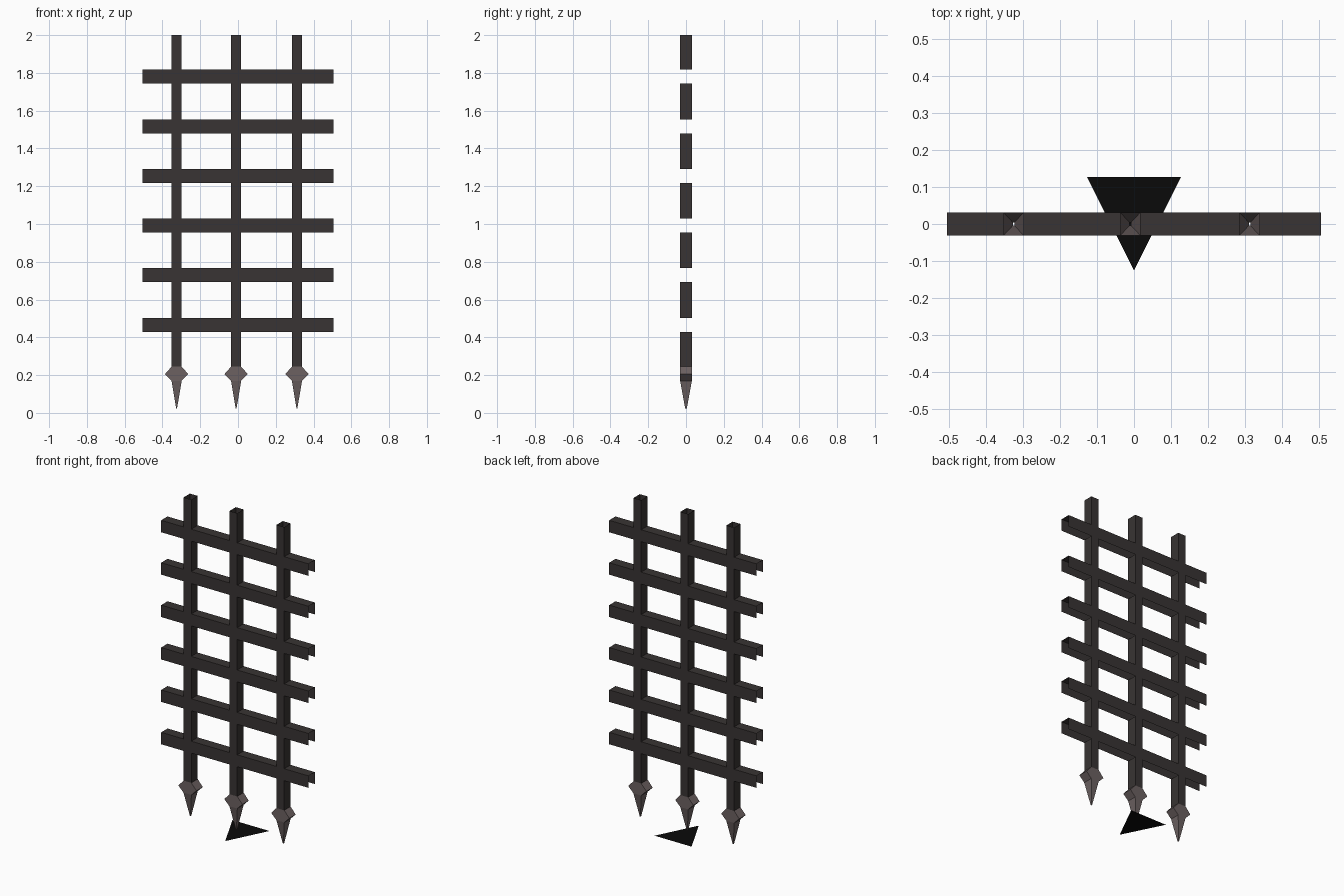
import bpy, bmesh

if "Cube" in bpy.data.objects:
    bpy.data.objects.remove(bpy.data.objects["Cube"])

def material(name, rgb):
    m = bpy.data.materials.new(name)
    m.diffuse_color = (*rgb, 1)
    m.use_nodes = True
    m.node_tree.nodes["Principled BSDF"].inputs["Base Color"].default_value = m.diffuse_color
    return m

iron = material("dark_iron", (0.040, 0.034, 0.033))
steel = material("worn_steel", (0.15, 0.12, 0.12))
black = material("black", (0.003, 0.003, 0.003))

def finish(name, bm, mat):
    bmesh.ops.remove_doubles(bm, verts=bm.verts, dist=0.0001)
    mesh = bpy.data.meshes.new(name)
    bm.to_mesh(mesh)
    bm.free()
    mesh.materials.append(mat)
    ob = bpy.data.objects.new(name, mesh)
    bpy.context.collection.objects.link(ob)
    return ob

def quad(bm, *pts):
    bm.faces.new([bm.verts.new(p) for p in pts])

def tube(bm, x, sections):
    """Open four-sided tube through (z, half_x, half_y) sections, low to high."""
    rings = []
    for z, hx, hy in sections:
        rings.append([bm.verts.new((x + sx * hx, sy * hy, z))
                      for sx, sy in ((-1, -1), (1, -1), (1, 1), (-1, 1))])
    for a, b in zip(rings, rings[1:]):
        for i in range(4):
            j = (i + 1) % 4
            bm.faces.new((a[i], a[j], b[j], b[i]))

D = 0.031          # half depth of all bars
W = 0.0265         # half width of upright bars
L = 0.505          # half length of cross bars
H = 0.074          # height of cross bars
uprights = (-0.325, -0.01, 0.312)
levels = [0.429 + 0.2628 * i for i in range(6)]

# Cross bars: open-ended channels, top pierced where the uprights pass
for n, z in enumerate(levels):
    bm = bmesh.new()
    t = z + H
    quad(bm, (-L, -D, z), (L, -D, z), (L, -D, t), (-L, -D, t))
    quad(bm, (L, D, z), (-L, D, z), (-L, D, t), (L, D, t))
    cuts = [-L] + [x + s * W for x in uprights for s in (-1, 1)] + [L]
    for a, b in zip(cuts[::2], cuts[1::2]):
        quad(bm, (a, -D, t), (b, -D, t), (b, D, t), (a, D, t))
    finish(f"cross_bar_{n + 1}", bm, iron)

# Uprights: hollow segments between the cross bars, with a spike below
for n, x in enumerate(uprights):
    bm = bmesh.new()
    bottoms = [0.245] + [z + H for z in levels]
    tops = levels + [2.0]
    for a, b in zip(bottoms, tops):
        tube(bm, x, [(a, W, D), (b, W, D)])
    finish(f"upright_bar_{n + 1}", bm, iron)

    bm = bmesh.new()
    tube(bm, x, [(0.022, 0.002, 0.004), (0.17, 0.027, D),
                 (0.205, 0.062, D), (0.245, W, D)])
    finish(f"spike_{n + 1}", bm, steel)

# Flat triangle on the floor
bm = bmesh.new()
quad(bm, (-0.127, 0.127, 0), (0, -0.125, 0), (0.127, 0.127, 0))
finish("floor_triangle", bm, black)
